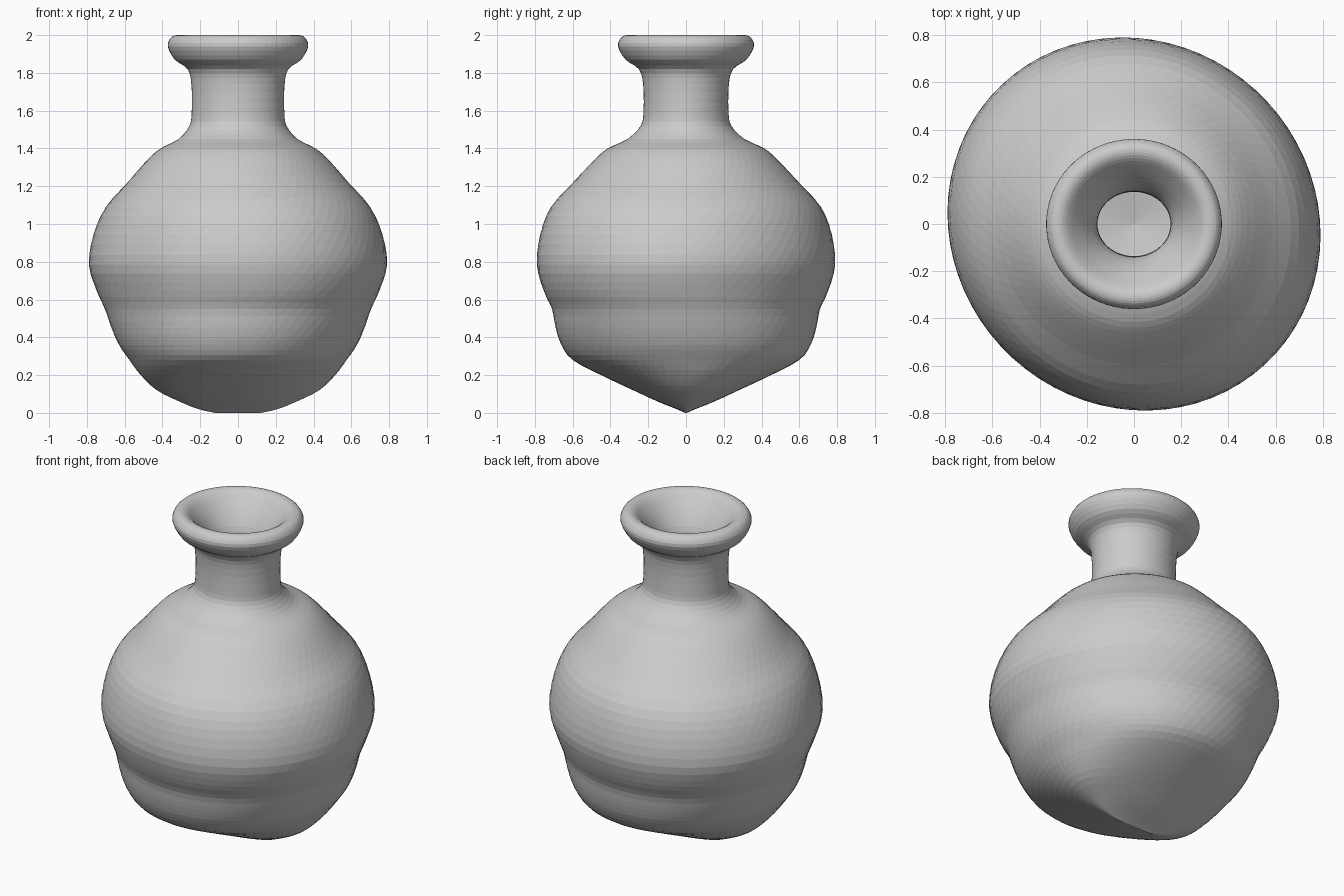
import bpy, bmesh, math
from mathutils import Vector

SEGMENTS = 72
STEPS = 3        # rings added between profile points
TWIST = 1.1      # spiral of the facets, radians per unit of height

# Profile rows: height, half-width in x, half-width in y, diagonal skew
OUTER = [
    (0.00, 0.12, 0.005, 0.0), (0.02, 0.21, 0.05, 0.0), (0.06, 0.31, 0.15, 0.05),
    (0.12, 0.43, 0.28, 0.08), (0.20, 0.515, 0.45, 0.06), (0.28, 0.575, 0.60, 0.02),
    (0.36, 0.63, 0.66, 0.0), (0.45, 0.67, 0.69, -0.02), (0.55, 0.705, 0.71, -0.04),
    (0.65, 0.75, 0.755, -0.06), (0.785, 0.79, 0.79, -0.06), (0.945, 0.765, 0.772, -0.06),
    (1.09, 0.70, 0.715, -0.05), (1.22, 0.585, 0.598, -0.03), (1.34, 0.48, 0.485, 0.0),
    (1.40, 0.41, 0.415, 0.0), (1.45, 0.315, 0.31, 0.0), (1.52, 0.257, 0.24, 0.0),
    (1.60, 0.245, 0.225, 0.0), (1.74, 0.247, 0.227, 0.0), (1.82, 0.267, 0.25, 0.0),
    (1.87, 0.335, 0.32, 0.0), (1.94, 0.372, 0.36, 0.0), (1.985, 0.357, 0.345, 0.0),
    (2.00, 0.325, 0.315, 0.0),
]
# Inner wall from the mouth down to the floor: height, x, y
INNER = [
    (1.99, 0.29, 0.28), (1.95, 0.25, 0.24), (1.88, 0.20, 0.185),
    (1.80, 0.162, 0.145), (1.70, 0.155, 0.137), (1.55, 0.16, 0.14),
    (1.45, 0.19, 0.175), (1.36, 0.32, 0.32), (1.22, 0.47, 0.48),
    (1.00, 0.65, 0.66), (0.785, 0.70, 0.70), (0.50, 0.60, 0.61),
    (0.32, 0.50, 0.50), (0.20, 0.36, 0.30), (0.13, 0.20, 0.17),
]
rows = [Vector(r) for r in OUTER] + [Vector((*r, 0.0)) for r in INNER]


def spline(p, steps):
    """Catmull-Rom interpolation of the profile rows."""
    out = []
    for i in range(len(p) - 1):
        a, b, c, d = p[max(i - 1, 0)], p[i], p[i + 1], p[min(i + 2, len(p) - 1)]
        for k in range(steps):
            t = k / steps
            out.append(0.5 * (2 * b + (c - a) * t + (2 * a - 5 * b + 4 * c - d) * t * t
                              + (3 * b - a - 3 * c + d) * t ** 3))
    return out + [p[-1]]


# Vase: stacked, gently twisted oval rings
bm = bmesh.new()
rings = []
for z, ex, ey, skew in spline(rows, STEPS):
    ring = []
    for i in range(SEGMENTS):
        t = 2 * math.pi * i / SEGMENTS + TWIST * z
        ring.append(bm.verts.new((ex * math.cos(t),
                                  ey * math.sin(t + math.asin(skew)),
                                  min(max(z, 0.0), 2.0))))
    rings.append(ring)
for lo, hi in zip(rings, rings[1:]):
    for i in range(SEGMENTS):
        j = (i + 1) % SEGMENTS
        bm.faces.new((lo[i], lo[j], hi[j], hi[i]))

# Base cap and inner floor as fans
for ring, z in ((rings[0], 0.0), (rings[-1], 0.10)):
    centre = bm.verts.new((0, 0, z))
    for i in range(SEGMENTS):
        bm.faces.new((ring[i], ring[(i + 1) % SEGMENTS], centre))

bmesh.ops.recalc_face_normals(bm, faces=bm.faces)
mesh = bpy.data.meshes.new("vase")
bm.to_mesh(mesh)
bm.free()
vase = bpy.data.objects.new("vase", mesh)
bpy.context.collection.objects.link(vase)
